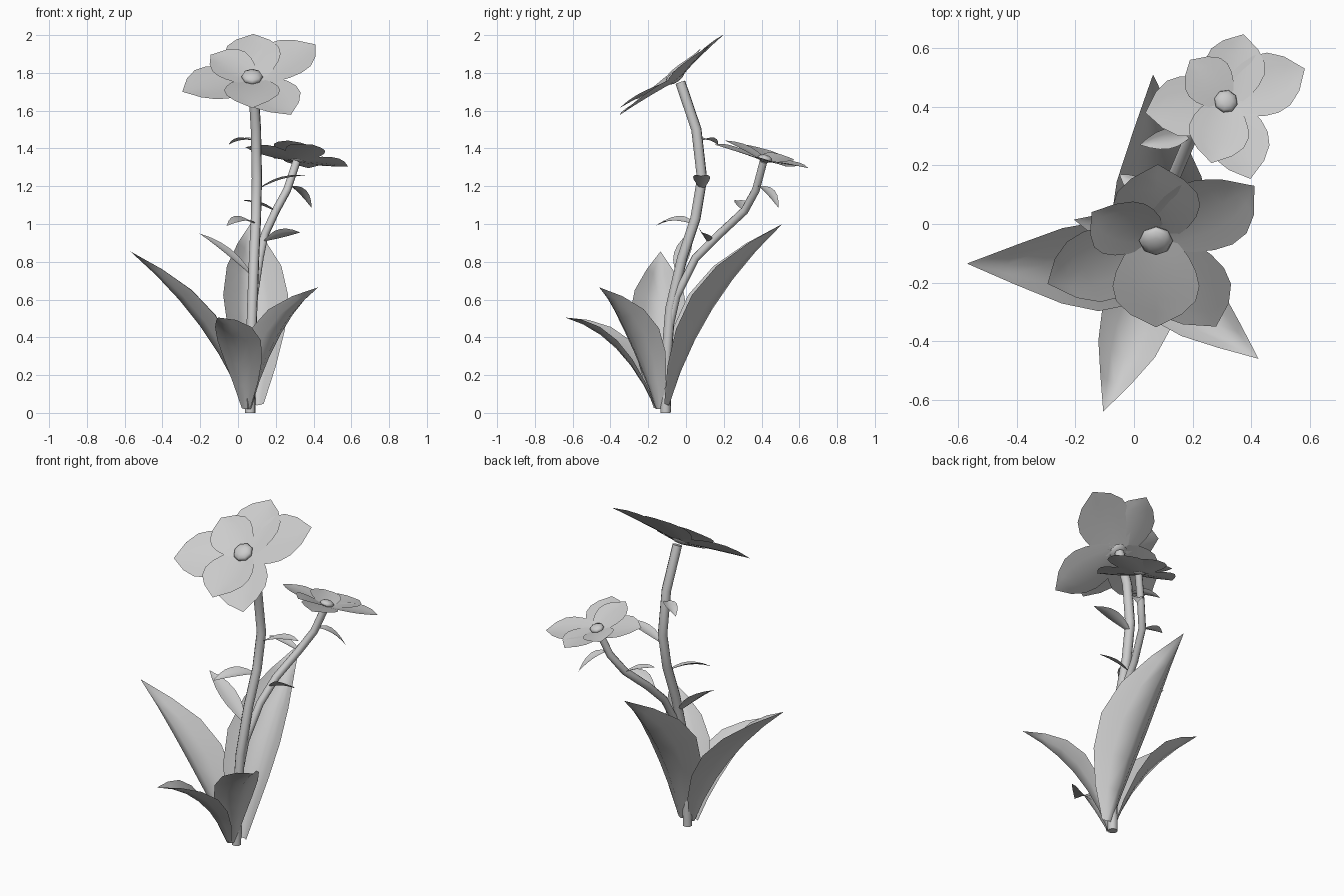
import bpy, bmesh, math
from mathutils import Vector, Matrix

cube = bpy.data.objects.get("Cube")
if cube:
    bpy.data.objects.remove(cube, do_unlink=True)

grey = bpy.data.materials.new("pale_grey")
grey.use_nodes = True
grey.diffuse_color = (0.6, 0.6, 0.6, 1)
grey.node_tree.nodes["Principled BSDF"].inputs["Base Color"].default_value = (0.6, 0.6, 0.6, 1)

LEAF = [.2, .58, .88, 1, .84, .45, 0]
SPRIG = [.15, .6, .92, 1, .85, .5, 0]
PETAL = [.45, .74, .92, 1, .92, .6, 0]


def add_object(name, data):
    obj = bpy.data.objects.new(name, data)
    bpy.context.collection.objects.link(obj)
    data.materials.append(grey)
    return obj


def mesh_object(name, bm, matrix=Matrix()):
    mesh = bpy.data.meshes.new(name)
    for f in bm.faces:
        f.smooth = True
    bm.to_mesh(mesh)
    bm.free()
    obj = add_object(name, mesh)
    obj.matrix_world = matrix
    return obj


def blade(name, base, bend, tip, half, profile, cup=0, roll=0, matrix=Matrix()):
    """A channelled sheet swept along a quadratic curve."""
    a, b, c = Vector(base), Vector(bend), Vector(tip)
    side = Vector((0, 0, 1)).cross(c - a).normalized()
    side = Matrix.Rotation(math.radians(roll), 3, c - a) @ side
    bm = bmesh.new()
    rows = []
    for i, w in enumerate(profile):
        t = i / (len(profile) - 1)
        p = a * (1 - t) ** 2 + b * 2 * t * (1 - t) + c * t * t
        tangent = ((b - a) * (1 - t) + (c - b) * t).normalized()
        up = tangent.cross(side).normalized()
        if w == 0:
            rows.append([bm.verts.new(p)] * 5)
        else:
            rows.append([bm.verts.new(p + side * half * w * s + up * cup * w * abs(s) ** 1.5)
                         for s in (-1, -.5, 0, .5, 1)])
    for r, q in zip(rows, rows[1:]):
        for j in range(4):
            corners = dict.fromkeys((r[j], r[j + 1], q[j + 1], q[j]))
            bm.faces.new(list(corners))
    return mesh_object(name, bm, matrix)


def stem(name, points, radius):
    curve = bpy.data.curves.new(name, "CURVE")
    curve.dimensions = "3D"
    curve.bevel_depth = radius
    curve.bevel_resolution = 2
    curve.use_fill_caps = True
    spline = curve.splines.new("POLY")
    spline.points.add(len(points) - 1)
    for sp, p in zip(spline.points, points):
        sp.co = (*p, 1)
    spline.use_smooth = True
    return add_object(name, curve)


def flower(name, centre, normal, spin, size):
    turn = Vector((0, 0, 1)).rotation_difference(Vector(normal)).to_matrix().to_4x4()
    matrix = (Matrix.Translation(centre) @ turn
              @ Matrix.Rotation(math.radians(spin), 4, "Z") @ Matrix.Scale(size, 4))
    # angle, length, half width, tip lift: outer petals first, then inner
    petals = [(37, .42, .155, .045), (-60, .41, .15, .035), (204, .405, .153, .045),
              (89, .345, .148, .045), (146, .265, .128, .055), (-90, .335, .148, .065)]
    for i, (angle, length, half, lift) in enumerate(petals):
        d = Vector((math.cos(math.radians(angle)), math.sin(math.radians(angle)), 0))
        z = Vector((0, 0, 1))
        blade(f"{name}_petal_{i + 1}", d * .01, d * length * .5 + z * lift * .7,
              d * length + z * lift, half, PETAL, .018, 0, matrix)
    bm = bmesh.new()
    bmesh.ops.create_uvsphere(bm, u_segments=8, v_segments=6, radius=.058)
    bmesh.ops.scale(bm, vec=(1, 1, .5), verts=bm.verts)
    bmesh.ops.translate(bm, vec=(0, 0, .02), verts=bm.verts)
    mesh_object(name + "_centre", bm, matrix)


# Stems
stem("main_stem", [(.065, -.108, 0), (.068, -.103, .3), (.075, -.083, .55), (.085, -.02, .82),
                   (.095, .05, 1.03), (.1, .085, 1.24), (.095, .055, 1.5), (.08, -.03, 1.75)], .028)
stem("side_stem", [(.07, -.1, .4), (.085, -.05, .62), (.115, .05, .82), (.14, .17, .94),
                   (.2, .31, 1.07), (.26, .37, 1.18), (.31, .41, 1.33)], .022)

# Flower heads
flower("main_flower", (.075, -.045, 1.763), (0, -.6, .8), 0, 1)
flower("side_flower", (.312, .415, 1.333), (.11, .26, .96), -14, .7)

# Large ground leaves
blade("right_leaf", (.04, -.14, .02), (-.135, -.15, .48), (-.57, -.135, .855), .153, LEAF, .1)
blade("back_leaf", (.1, -.09, .04), (.09, .07, .58), (.065, .51, 1.0), .172, LEAF, .14)
blade("front_leaf", (.04, -.16, .02), (.02, -.34, .42), (-.105, -.64, .505), .12, LEAF, .06)
blade("left_leaf", (.065, -.15, .02), (.16, -.255, .46), (.425, -.46, .665), .125, LEAF, .08)

# Small leaves along the stems: base, tip, half width, arch, roll
sprigs = [((.08, -.04, .72), (-.205, .015, .95), .05, .03, -14),
          ((.09, .04, 1.0), (-.06, -.16, .99), .04, .05, -18),
          ((.09, .07, 1.44), (-.05, .17, 1.42), .035, .03, 0),
          ((.1, .085, 1.18), (.36, .08, 1.255), .045, .04, 0),
          ((.27, .38, 1.2), (.39, .49, 1.085), .04, .05, 0),
          ((.14, .11, .91), (.33, .085, .955), .042, .02, -32),
          ((.2, .31, 1.065), (.02, .27, 1.125), .035, .02, 0)]
for i, (base, tip, half, arch, roll) in enumerate(sprigs):
    bend = (Vector(base) + Vector(tip)) / 2 + Vector((0, 0, arch))
    blade(f"stem_leaf_{i + 1}", base, bend, tip, half, SPRIG, .012, roll)
